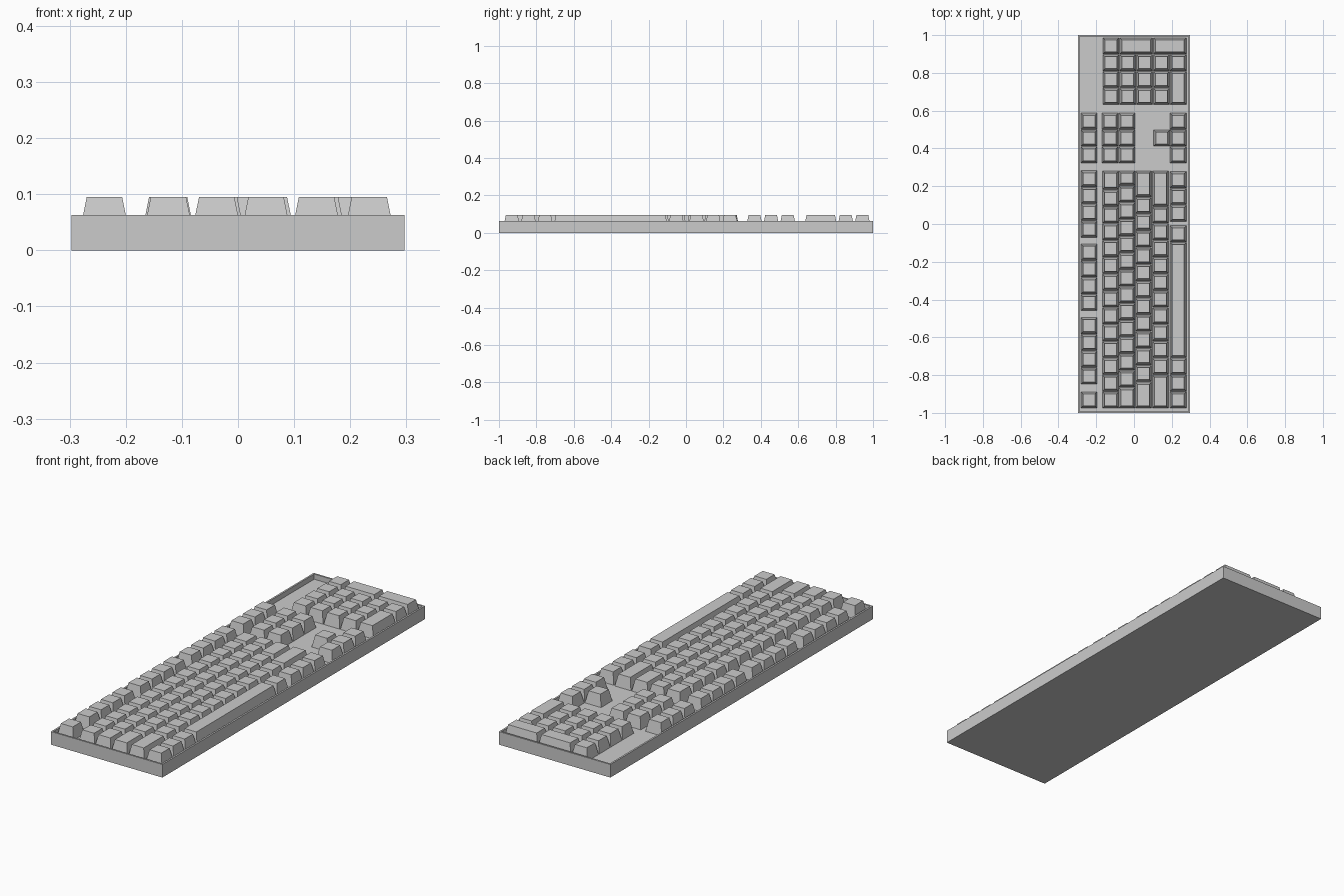
import bpy, bmesh

if "Cube" in bpy.data.objects:
    bpy.data.objects.remove(bpy.data.objects["Cube"])

U = 0.089          # key pitch
FLOOR, RIM, TOP = 0.038, 0.063, 0.095
GAP, TAPER = 0.0015, 0.0115


def make_object(name, bm):
    bmesh.ops.recalc_face_normals(bm, faces=bm.faces)
    mesh = bpy.data.meshes.new(name)
    bm.to_mesh(mesh)
    bm.free()
    obj = bpy.data.objects.new(name, mesh)
    bpy.context.collection.objects.link(obj)
    return obj


def add_key(bm, x, y, wx, wy):
    """Tapered keycap centred at x, y covering wx by wy of the grid."""
    rings = []
    for z, inset in ((FLOOR, GAP), (TOP, GAP + TAPER)):
        hx, hy = wx / 2 - inset, wy / 2 - inset
        rings.append([bm.verts.new((x + sx * hx, y + sy * hy, z))
                      for sx, sy in ((-1, -1), (1, -1), (1, 1), (-1, 1))])
    low, high = rings
    bm.faces.new(low[::-1])
    bm.faces.new(high)
    for i in range(4):
        j = (i + 1) % 4
        bm.faces.new((low[i], low[j], high[j], high[i]))


def key_row(name, x, start, widths):
    """Row of keys running along +y; negative widths are gaps."""
    bm = bmesh.new()
    y = start
    for w in widths:
        if w > 0:
            add_key(bm, x, y + w * U / 2, U, w * U)
        y += abs(w) * U
    make_object(name, bm)


# Case: box with a shallow tray sunk into the top
bm = bmesh.new()
bmesh.ops.create_cube(bm, size=1)
for v in bm.verts:
    v.co = (v.co.x * 0.594, v.co.y * 2, (v.co.z + 0.5) * RIM)
top = max(bm.faces, key=lambda f: f.calc_center_median().z)
bmesh.ops.inset_region(bm, faces=[top], thickness=0.012)
inner = bmesh.ops.extrude_discrete_faces(bm, faces=[top])["faces"][0]
for v in inner.verts:
    v.co.z = FLOOR
make_object("case", bm)

# Main typing block and function row
Y0 = -0.976
key_row("function_row", -0.238, Y0, [1, -0.42] + [1] * 4 + [-0.37] + [1] * 4 + [-0.37] + [1] * 4)
key_row("number_row", -0.124, Y0, [1] * 13 + [1.14])
key_row("upper_letter_row", -0.038, Y0, [1.25] + [1] * 12 + [0.89])
key_row("home_letter_row", 0.050, Y0, [1.57] + [1] * 11 + [1.57])
key_row("lower_letter_row", 0.140, Y0, [2] + [1] * 10 + [2.14])
key_row("space_row", 0.234, Y0, [1] * 3 + [6.88, 1, -0.22, 1, 1, 1])

# Navigation cluster and arrows
NAV = 0.455 - 1.5 * U
for i, x in enumerate((-0.238, -0.127, -0.038)):
    key_row(f"navigation_row_{i + 1}", x, NAV, [1] * 3)
key_row("arrow_up", 0.147, NAV, [-1, 1])
key_row("arrow_row", 0.234, NAV, [1] * 3)

# Number pad
PAD = 0.676 - U / 2
PX = [-0.122 + i * U for i in range(5)]
key_row("pad_row_1", PX[0], PAD, [1] * 4)
for i in (1, 2, 3):
    key_row(f"pad_row_{i + 1}", PX[i], PAD, [1] * 3)
key_row("pad_bottom_row", PX[4], PAD, [2, 1])
bm = bmesh.new()
for i in (1, 3):
    add_key(bm, PX[i] + U / 2, PAD + 3.5 * U, 2 * U, U)
make_object("pad_tall_keys", bm)
